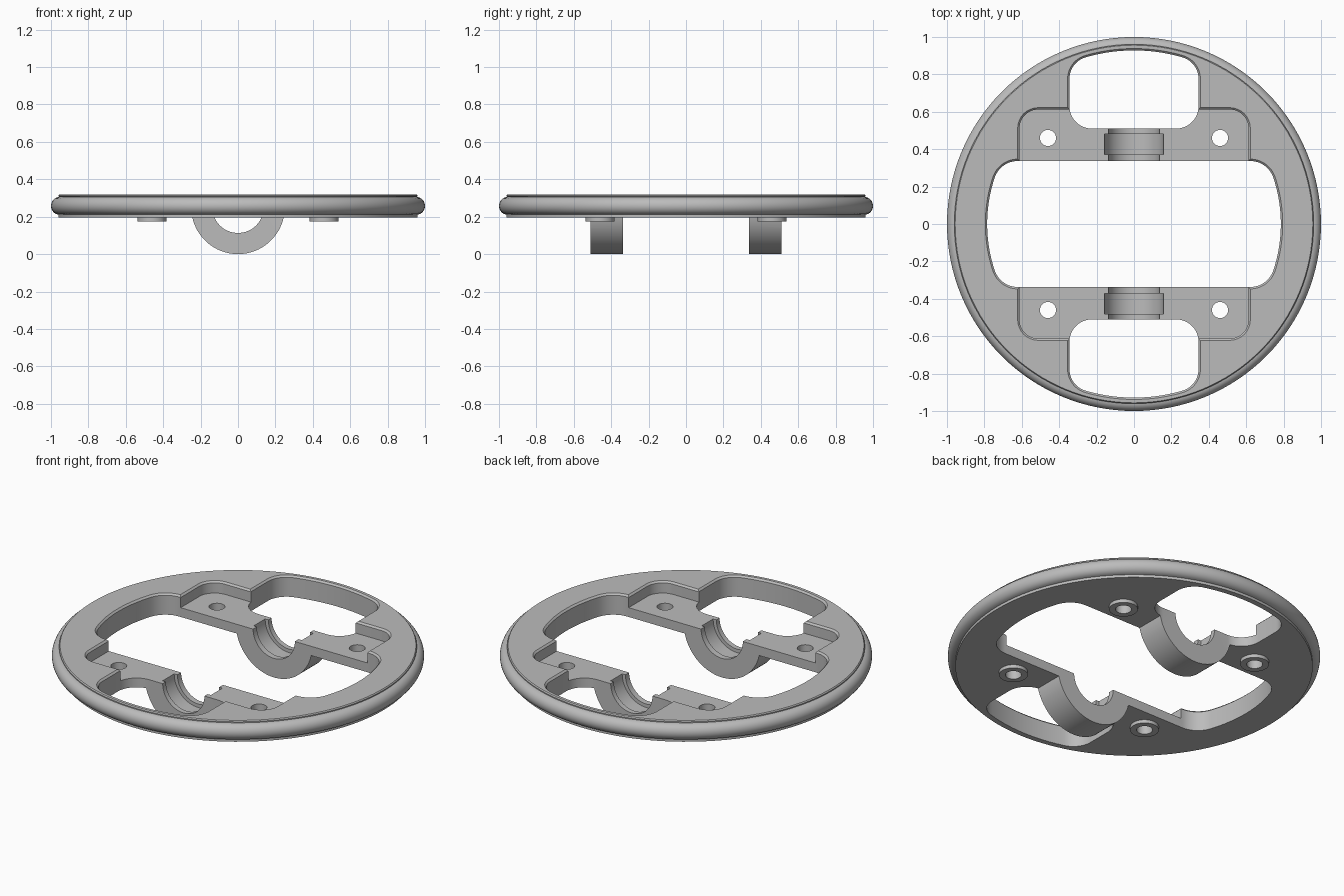
import bpy, bmesh, math
from mathutils import Matrix

if "Cube" in bpy.data.objects:
    bpy.data.objects.remove(bpy.data.objects["Cube"])

grey = bpy.data.materials.new("plain grey")
grey.use_nodes = True
grey.diffuse_color = (0.5, 0.5, 0.5, 1)
grey.node_tree.nodes["Principled BSDF"].inputs["Base Color"].default_value = (0.5, 0.5, 0.5, 1)

TOP, SHELF, BASE = 0.32, 0.25, 0.195


def finish(bm, name):
    bmesh.ops.recalc_face_normals(bm, faces=bm.faces)
    mesh = bpy.data.meshes.new(name)
    bm.to_mesh(mesh)
    bm.free()
    mesh.materials.append(grey)
    obj = bpy.data.objects.new(name, mesh)
    bpy.context.collection.objects.link(obj)
    return obj


def loft(name, loops):
    """Closed solid through matching loops of 3D points."""
    bm = bmesh.new()
    rings = [[bm.verts.new(p) for p in loop] for loop in loops]
    n = len(rings[0])
    for a, b in zip(rings, rings[1:]):
        for i in range(n):
            j = (i + 1) % n
            bm.faces.new((a[i], a[j], b[j], b[i]))
    bm.faces.new(rings[0])
    bm.faces.new(rings[-1])
    return finish(bm, name)


def cylinder(name, radius, start, end, x=0, y=0, along_y=False, segments=48):
    bm = bmesh.new()
    mid = (start + end) / 2
    place = Matrix.Translation((x, mid, SHELF) if along_y else (x, y, mid))
    if along_y:
        place = place @ Matrix.Rotation(math.pi / 2, 4, "X")
    bmesh.ops.create_cone(bm, cap_ends=True, segments=segments, radius1=radius,
                          radius2=radius, depth=abs(end - start), matrix=place)
    return finish(bm, name)


def combine(target, tool, operation):
    mod = target.modifiers.new("cut", "BOOLEAN")
    mod.operation, mod.solver, mod.object = operation, "EXACT", tool
    bpy.context.view_layer.objects.active = target
    bpy.ops.object.modifier_apply(modifier=mod.name)
    bpy.data.objects.remove(tool)


def arc(cx, cy, r, a, b, n=12):
    return [(cx + r * math.cos(a + (b - a) * i / n),
             cy + r * math.sin(a + (b - a) * i / n)) for i in range(n + 1)]


def tidy(points):
    out = []
    for p in points:
        if not out or math.dist(p, out[-1]) > 1e-5:
            out.append(p)
    if math.dist(out[0], out[-1]) < 1e-5:
        out.pop()
    return out


def mirror_x(half):
    return tidy(half + [(-x, y) for x, y in reversed(half)])


HALF_PI = math.pi / 2


# Outlines, each grown by d so that the top edge can be chamfered
def centre_outline(d):
    R, r, edge = 0.785, 0.13, 0.337
    cy = edge - r
    cx = math.sqrt((R - r) ** 2 - cy ** 2)
    t = math.atan2(cy, cx)
    quarter = arc(0, 0, R + d, 0, t) + arc(cx, cy, r + d, t, HALF_PI)
    return mirror_x([(x, -y) for x, y in reversed(quarter)] + quarter)


def slot_outline(d):
    R, r, side, edge = 0.928, 0.12, 0.345, 0.51
    cx = side - r
    cy = math.sqrt((R - r) ** 2 - cx ** 2)
    t = math.atan2(cy, cx)
    return mirror_x(arc(cx, edge + r, r + d, -HALF_PI, 0)
                    + arc(cx, cy, r + d, 0, t) + arc(0, 0, R + d, t, HALF_PI))


def recess_outline(d):
    side, r = 0.612, 0.1
    return mirror_x([(side + d, 0.2)] + arc(side - r, side - r, r + d, 0, HALF_PI))


def cutter(name, outline, floor, sign=1):
    levels = [(floor, 0), (TOP - 0.01, 0), (TOP + 0.005, 0.015), (0.6, 0.015)]
    return loft(name, [[(x, sign * y, z) for x, y in outline(d)] for z, d in levels])


# Round plate with a bulging rim
profile = [(0.96, BASE), (0.96, 0.211)]
profile += [(0.955 + 0.045 * math.cos(a), 0.258 + 0.047 * math.sin(a))
            for a in [math.radians(t) for t in range(-78, 91, 12)]]
profile += [(0.955, 0.306), (0.961, 0.308), (0.961, 0.314), (0.956, TOP)]
SEG = 128
plate = loft("ring_plate", [[(r * math.cos(math.tau * i / SEG), r * math.sin(math.tau * i / SEG), z)
                             for i in range(SEG)] for r, z in profile])

# Bearing saddles and screw bosses joined to the plate
for s in (-1, 1):
    combine(plate, cylinder("saddle", 0.25, s * 0.32, s * 0.512, along_y=True, segments=96), "UNION")
    for x in (-0.46, 0.46):
        combine(plate, cylinder("boss", 0.077, 0.175, 0.22, x, s * 0.46), "UNION")

# Central opening, end slots, shelves, bearing bores and screw holes
combine(plate, cutter("centre_cut", centre_outline, -0.1), "DIFFERENCE")
for s in (-1, 1):
    combine(plate, cutter("shelf_cut", recess_outline, SHELF, s), "DIFFERENCE")
    combine(plate, cutter("slot_cut", slot_outline, -0.1, s), "DIFFERENCE")
    combine(plate, cylinder("bore_cut", 0.137, s * 0.3, s * 0.6, along_y=True, segments=64), "DIFFERENCE")
    combine(plate, cylinder("groove_cut", 0.158, s * 0.372, s * 0.48, along_y=True, segments=64), "DIFFERENCE")
    for x in (-0.46, 0.46):
        combine(plate, cylinder("screw_cut", 0.043, 0.1, 0.4, x, s * 0.46), "DIFFERENCE")

bpy.ops.object.select_all(action="DESELECT")
plate.select_set(True)
bpy.context.view_layer.objects.active = plate
bpy.ops.object.shade_smooth_by_angle(angle=math.radians(30))
